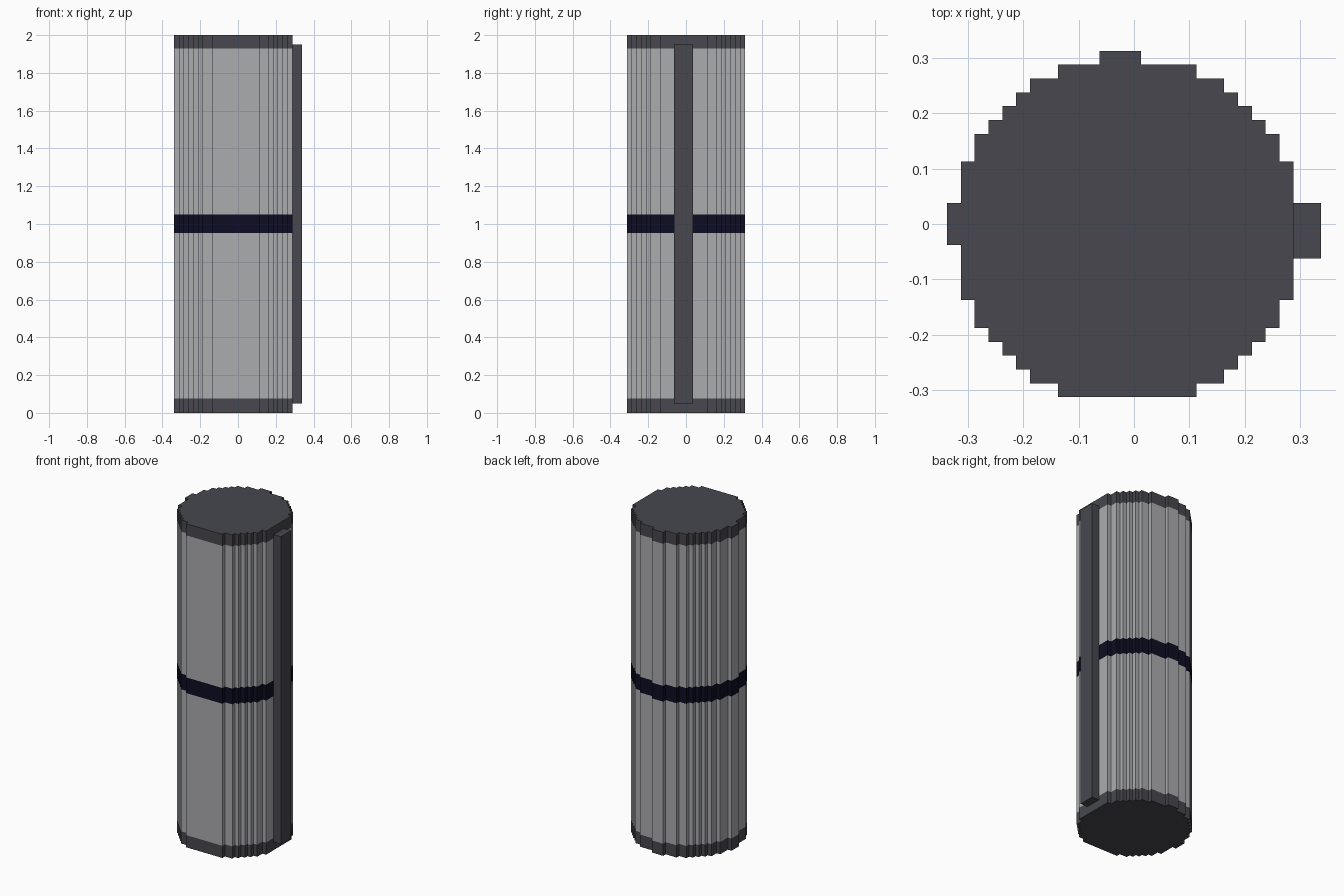
import bpy
import bmesh
from mathutils import Matrix, Vector

old = bpy.data.objects.get("Cube")
if old:
    bpy.data.objects.remove(old, do_unlink=True)

CELL = 0.025
CENTRE = Vector((-CELL / 2, -CELL / 2))


def material(name, rgb):
    mat = bpy.data.materials.new(name)
    mat.use_nodes = True
    mat.diffuse_color = (*rgb, 1)
    mat.node_tree.nodes["Principled BSDF"].inputs["Base Color"].default_value = (*rgb, 1)
    return mat


light = material("light grey", (0.41, 0.415, 0.43))
dark = material("dark grey", (0.063, 0.063, 0.078))
navy = material("deep navy", (0.004, 0.004, 0.017))


def finish(name, bm, mat):
    bmesh.ops.recalc_face_normals(bm, faces=bm.faces)
    mesh = bpy.data.meshes.new(name)
    bm.to_mesh(mesh)
    bm.free()
    mesh.materials.append(mat)
    obj = bpy.data.objects.new(name, mesh)
    bpy.context.collection.objects.link(obj)
    return obj


def stepped_outline():
    """Stair-stepped circle in cell units, with a ridge on the back and one on the right."""
    steps = [12, 11, 10, 9, 8, 7, 5]
    quadrant = []
    for i, x in enumerate(steps):
        y = steps[-1 - i]
        quadrant.append((x, y))
        if i + 1 < len(steps):
            quadrant.append((steps[i + 1], y))
    ridges = {0: [(1, 12), (1, 13), (-2, 13), (-2, 12)],
              1: [(-12, 2), (-13, 2), (-13, -1), (-12, -1)]}
    points = []
    for turn in range(4):
        for x, y in quadrant:
            for _ in range(turn):
                x, y = -y, x
            points.append((x, y))
        points += ridges.get(turn, [])
    return [Vector(p) * CELL + CENTRE for p in points]


OUTLINE = stepped_outline()


def section(name, low, high, mat, floor=False, lid=False):
    """One band of the column, closed only where its end is exposed."""
    bm = bmesh.new()
    rings = [[bm.verts.new((p.x, p.y, z)) for p in OUTLINE] for z in (low, high)]
    bottom, top = rings
    count = len(OUTLINE)
    for i in range(count):
        j = (i + 1) % count
        bm.faces.new((bottom[i], bottom[j], top[j], top[i]))
    if floor:
        bm.faces.new(bottom[::-1])
    if lid:
        bm.faces.new(top)
    obj = finish(name, bm, mat)
    # An open band must still face outwards
    first = obj.data.polygons[0]
    if first.normal.dot(first.center - Vector((*CENTRE, first.center.z))) < 0:
        obj.data.flip_normals()


# Column
section("bottom_cap", 0, 0.075, dark, floor=True)
section("lower_body", 0.075, 0.953, light)
section("middle_band", 0.953, 1.05, navy)
section("upper_body", 1.05, 1.928, light)
section("top_cap", 1.928, 2, dark, lid=True)

# Upright rail on the side
bm = bmesh.new()
bmesh.ops.create_cube(bm, size=1, matrix=Matrix.Translation((0.3125, -0.0125, 1))
                      @ Matrix.Diagonal((0.05, 0.1, 1.9, 1)))
finish("side_rail", bm, dark)
